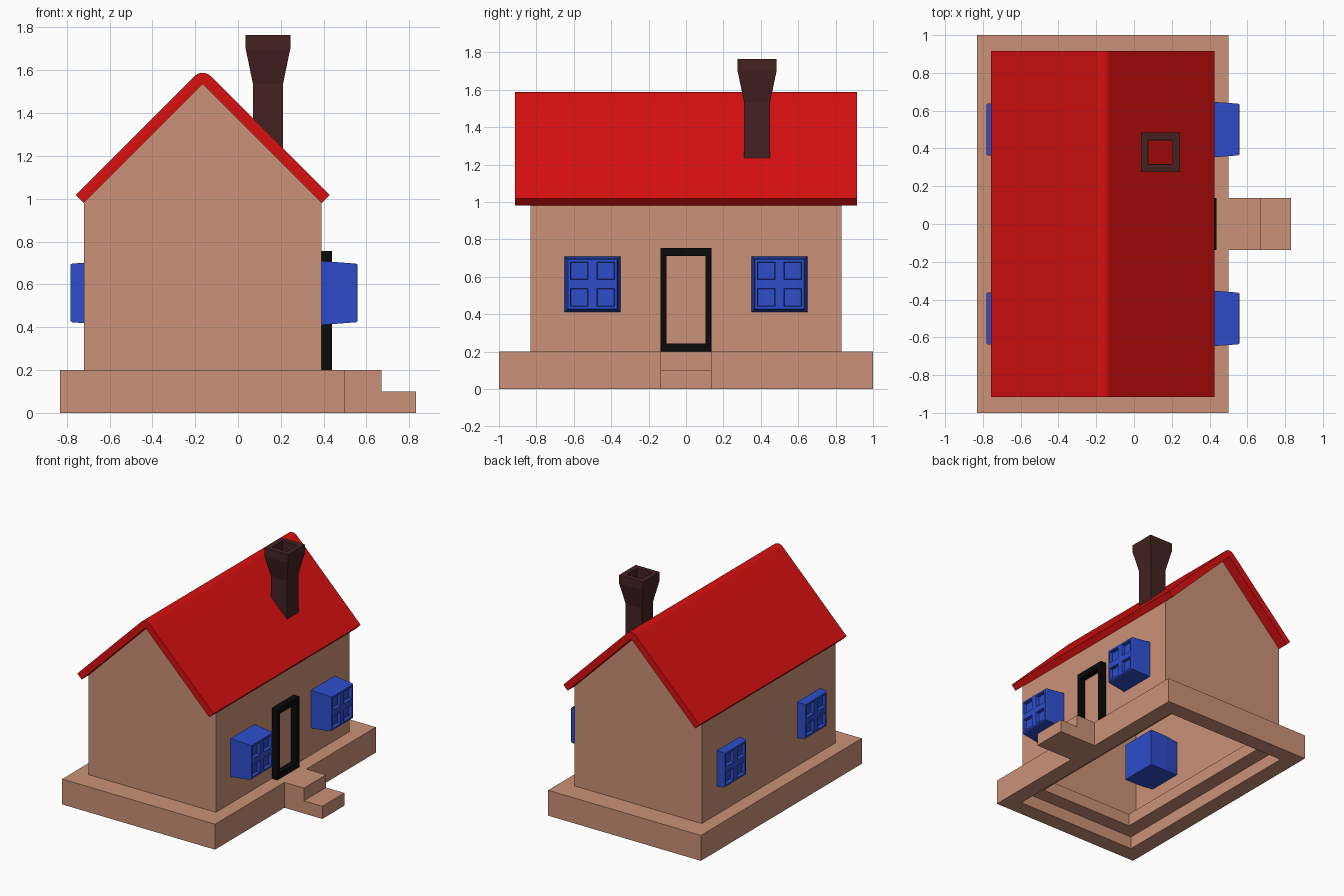
import bpy, bmesh, math

if "Cube" in bpy.data.objects:
    bpy.data.objects.remove(bpy.data.objects["Cube"])


def material(name, rgb):
    m = bpy.data.materials.new(name)
    m.diffuse_color = (*rgb, 1)
    m.use_nodes = True
    m.node_tree.nodes["Principled BSDF"].inputs["Base Color"].default_value = m.diffuse_color
    return m


CLAY = material("clay", (0.60, 0.285, 0.185))
RED = material("roof_red", (0.69, 0.005, 0.005))
BLUE = material("window_blue", (0.027, 0.075, 0.60))
BROWN = material("chimney_brown", (0.058, 0.016, 0.016))
BLACK = material("door_black", (0.003, 0.003, 0.003))


def finish(name, bm, mat, recalc=True):
    if recalc:
        bmesh.ops.recalc_face_normals(bm, faces=bm.faces[:])
    me = bpy.data.meshes.new(name)
    bm.to_mesh(me)
    bm.free()
    ob = bpy.data.objects.new(name, me)
    bpy.context.collection.objects.link(ob)
    me.materials.append(mat)
    return ob


def loft(name, loops, mat, cyclic=False):
    """Bridge equal loops; close into a tube ring or cap the ends."""
    bm = bmesh.new()
    rows = [[bm.verts.new(p) for p in lp] for lp in loops]
    n = len(rows[0])
    pairs = list(zip(rows, rows[1:])) + ([(rows[-1], rows[0])] if cyclic else [])
    for a, b in pairs:
        for i in range(n):
            j = (i + 1) % n
            bm.faces.new((a[i], a[j], b[j], b[i]))
    if not cyclic:
        bm.faces.new(rows[0])
        bm.faces.new(rows[-1])
    return finish(name, bm, mat)


def rect(x0, x1, y0, y1, z):
    return [(x0, y0, z), (x1, y0, z), (x1, y1, z), (x0, y1, z)]


# Hollow stepped foundation
def base_loop(inset, z):
    return rect(-0.83 + inset, 0.5 - inset, -1 + inset, 1 - inset, z)


loft("foundation", [base_loop(d, z) for d, z in
     ((0, 0), (0.13, 0), (0.13, 0.1), (0.25, 0.1), (0.25, 0.2), (0, 0.2))], CLAY, True)

# Entrance steps
steps = [(0.5, 0), (0.83, 0), (0.83, 0.1), (0.67, 0.1), (0.67, 0.2), (0.5, 0.2)]
loft("entrance_steps", [[(x, y, z) for x, z in steps] for y in (-0.137, 0.137)], CLAY)

# Wall shell, open below and under the roof
RX, APEX, HALF, EAVE = -0.165, 1.535, 0.555, 0.98
bm = bmesh.new()
outline = [(RX - HALF, 0.2), (RX + HALF, 0.2), (RX + HALF, EAVE), (RX, APEX), (RX - HALF, EAVE)]
front, back = [[bm.verts.new((x, y, z)) for x, z in outline] for y in (-0.832, 0.832)]
bm.faces.new(front)
bm.faces.new(back[::-1])
bm.faces.new((front[1], back[1], back[2], front[2]))
bm.faces.new((front[4], back[4], back[0], front[0]))
finish("walls", bm, CLAY, recalc=False)

# Roof with rounded ridge
T = 0.053
o = T * math.sqrt(0.5)
roof = [(RX + HALF, EAVE), (RX + HALF + o, EAVE + o)]
for i in range(9):
    a = math.radians(45 + 90 * i / 8)
    roof.append((RX + T * math.cos(a), APEX + T * math.sin(a)))
roof += [(RX - HALF - o, EAVE + o), (RX - HALF, EAVE), (RX, APEX)]
ob = loft("roof", [[(x, y, z) for x, z in roof] for y in (-0.915, 0.915)], RED)
bpy.context.view_layer.objects.active = ob
ob.select_set(True)
bpy.ops.object.shade_smooth_by_angle()

# Chimney tube, its foot cut along the roof slope
CX, CY = 0.14, 0.38


def chimney_loop(h, z=None):
    pts = rect(CX - h, CX + h, CY - h, CY + h, z)
    return [(x, y, 1.43 - x if z is None else z) for x, y, _ in pts]


loft("chimney", [chimney_loop(h, z) for h, z in
     ((0.07, None), (0.07, 1.535), (0.104, 1.70), (0.104, 1.765),
      (0.065, 1.765), (0.063, None))], BROWN, True)


# Door frame
def door_loop(x, w, z0, z1):
    return [(x, -w, z0), (x, w, z0), (x, w, z1), (x, -w, z1)]


outer, inner = (0.137, 0.2, 0.755), (0.105, 0.242, 0.71)
loft("door_frame", [door_loop(0.385, *outer), door_loop(0.438, *outer),
                    door_loop(0.438, *inner), door_loop(0.385, *inner)], BLACK, True)


# Deep window boxes with four recessed panes
def window(name, face_x, side, cy, cz=0.56):
    bm = bmesh.new()
    us = (-0.132, -0.118, -0.024, 0.024, 0.118, 0.132)
    g = [[bm.verts.new((face_x, cy + u, cz + v)) for v in us] for u in us]
    panes = []
    for i in range(5):
        for j in range(5):
            f = bm.faces.new((g[i][j], g[i + 1][j], g[i + 1][j + 1], g[i][j + 1]))
            if i in (1, 3) and j in (1, 3):
                panes.append(f)
    edges = [e for e in bm.edges if e.is_boundary]
    half = 0.132
    for depth, new in ((0.008, 0.137), (0.165, 0.149), (0.32, 0.15)):
        ext = bmesh.ops.extrude_edge_only(bm, edges=edges)["geom"]
        for v in (v for v in ext if isinstance(v, bmesh.types.BMVert)):
            k = new / half
            v.co = (face_x - side * depth, cy + (v.co.y - cy) * k, cz + (v.co.z - cz) * k)
        edges = [e for e in ext if isinstance(e, bmesh.types.BMEdge) and e.is_boundary]
        half = new
    bmesh.ops.holes_fill(bm, edges=edges, sides=0)
    bmesh.ops.recalc_face_normals(bm, faces=bm.faces[:])
    bmesh.ops.inset_individual(bm, faces=panes, thickness=0.004, depth=-0.025)
    # merge the flat strips around the panes
    bmesh.ops.dissolve_limit(bm, angle_limit=0.01, verts=bm.verts[:], edges=bm.edges[:])
    finish(name, bm, BLUE, recalc=False)


for label, fx, side in (("door_side", 0.558, 1), ("rear_side", -0.782, -1)):
    for n, cy in enumerate((-0.5, 0.5)):
        window(f"{label}_window_{n + 1}", fx, side, cy)
